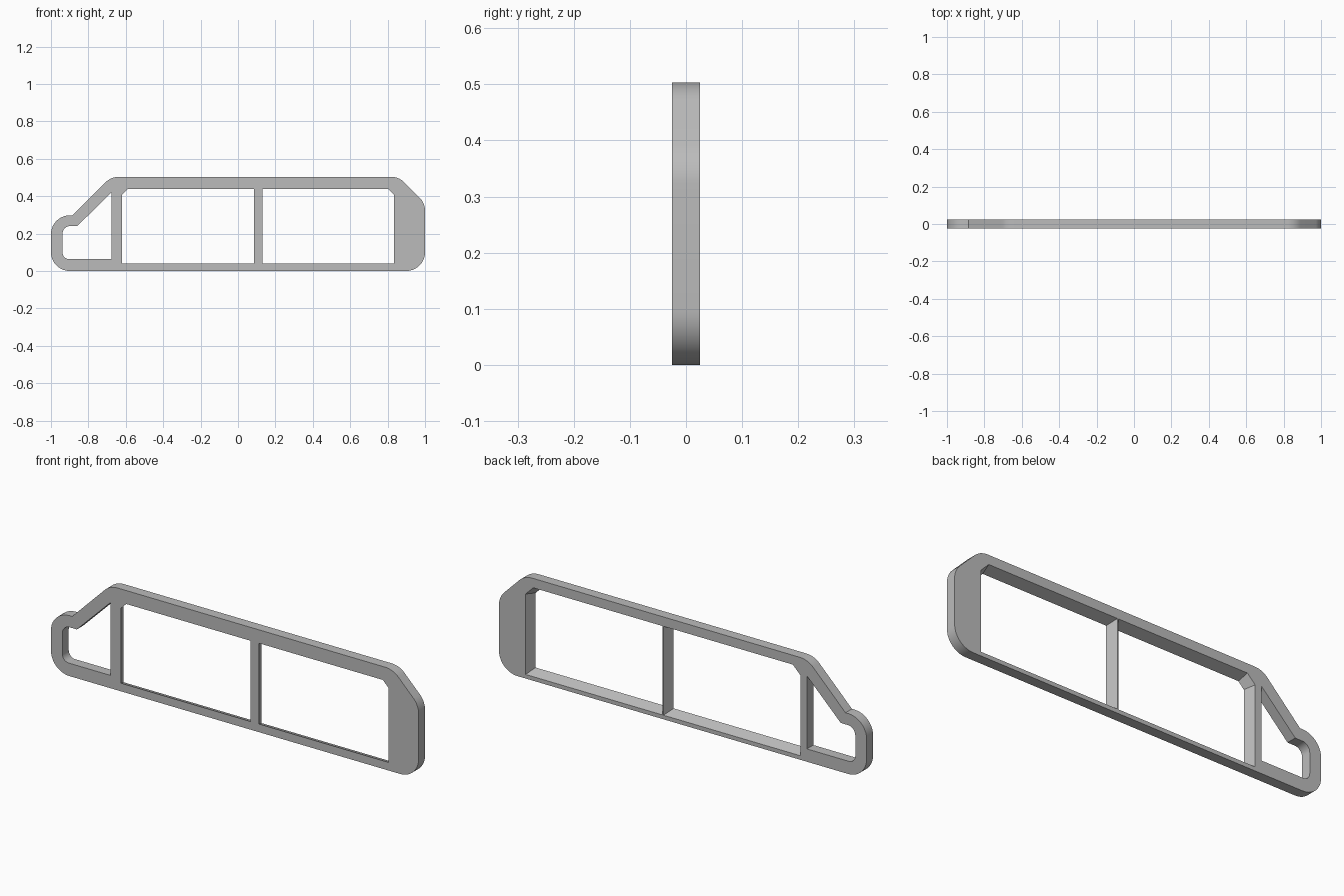
import bpy, bmesh, math
from mathutils import Vector

if "Cube" in bpy.data.objects:
    bpy.data.objects.remove(bpy.data.objects["Cube"])

HALF = 0.025    # half the plate thickness
FLARE = 0.02    # how far the window openings widen towards the back


def rounded(corners, steps=10):
    """Outline from (x, z, radius) corners, with each corner turned into an arc."""
    pts = []
    for i, (x, z, r) in enumerate(corners):
        p = Vector((x, z))
        if r == 0:
            pts.append(p)
            continue
        a = (Vector(corners[i - 1][:2]) - p).normalized()
        b = (Vector(corners[(i + 1) % len(corners)][:2]) - p).normalized()
        half = a.angle(b) / 2
        centre = p + (a + b).normalized() * r / math.sin(half)
        start = p + a * r / math.tan(half) - centre
        end = p + b * r / math.tan(half) - centre
        sweep = start.angle(end)
        for k in range(steps + 1):
            t = k / steps
            pts.append(centre + (start * math.sin((1 - t) * sweep)
                                 + end * math.sin(t * sweep)) / math.sin(sweep))
    return pts


def window(x0, x1, left_cut, right_cut, grow):
    """Window opening with optional cut upper corners, offset outwards by grow."""
    z0, z1 = 0.04 - grow, 0.437 + grow
    x0, x1 = x0 - grow, x1 + grow
    cut = 0.03 + grow * (2 - math.sqrt(2))
    pts = [(x0, z0), (x1, z0)]
    pts += [(x1, z1 - cut), (x1 - cut, z1)] if right_cut else [(x1, z1)]
    pts += [(x0 + cut, z1), (x0, z1 - cut)] if left_cut else [(x0, z1)]
    return [Vector(p) for p in pts]


# Outer silhouette and the straight-walled nose opening
outline = rounded([(-1, 0, 0.1), (1, 0, 0.1), (1, 0.363, 0.1), (0.86, 0.503, 0.1),
                   (-0.679, 0.503, 0.1), (-0.885, 0.297, 0), (-1, 0.297, 0.1)])
nose = rounded([(-0.938, 0.063, 0.035), (-0.675, 0.063, 0), (-0.675, 0.422, 0),
                (-0.859, 0.24, 0), (-0.938, 0.24, 0.04)])

# Pairs of front and back loops: silhouette, nose opening, two flared windows
loops = [(outline, outline), (nose, nose)]
for args in ((-0.62, 0.085, True, False), (0.131, 0.835, False, True)):
    loops.append((window(*args, 0), window(*args, FLARE)))

bm = bmesh.new()
caps = ([], [])
for pair in loops:
    rings = []
    for side, pts in enumerate(pair):
        y = HALF if side else -HALF
        ring = [bm.verts.new((p.x, y, p.y)) for p in pts]
        n = len(ring)
        caps[side].extend(bm.edges.new((ring[i], ring[(i + 1) % n])) for i in range(n))
        rings.append(ring)
    front, back = rings
    for i in range(n):
        j = (i + 1) % n
        bm.faces.new((front[i], front[j], back[j], back[i]))

# Front and back faces, filled around the openings
for side, edges in enumerate(caps):
    bmesh.ops.triangle_fill(bm, edges=edges, use_beauty=True,
                            normal=(0, 1 if side else -1, 0))
bmesh.ops.recalc_face_normals(bm, faces=bm.faces[:])

mesh = bpy.data.meshes.new("side_window_frame")
bm.to_mesh(mesh)
bm.free()
frame = bpy.data.objects.new("side_window_frame", mesh)
bpy.context.collection.objects.link(frame)

# Plain grey finish
grey = bpy.data.materials.new("plain_grey")
grey.use_nodes = True
colour = (0.5, 0.5, 0.5, 1)
grey.diffuse_color = colour
grey.node_tree.nodes["Principled BSDF"].inputs["Base Color"].default_value = colour
mesh.materials.append(grey)

bpy.context.view_layer.objects.active = frame
frame.select_set(True)
bpy.ops.object.shade_smooth_by_angle(angle=math.radians(30))
